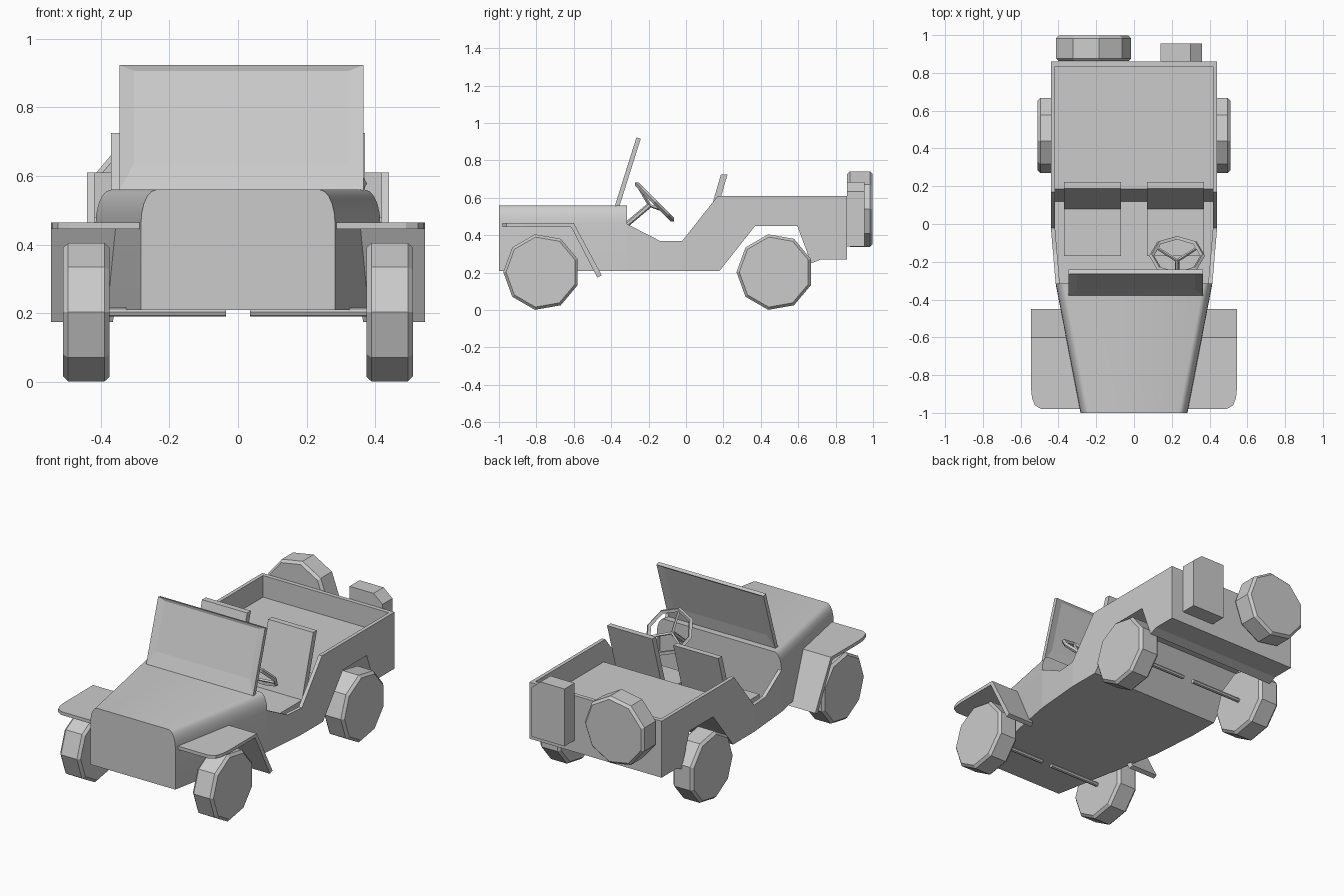
import bpy, bmesh, math
from mathutils import Vector, Matrix

old = bpy.data.objects.get("Cube")
if old:
    bpy.data.objects.remove(old, do_unlink=True)

paint = bpy.data.materials.new("plain_grey")
paint.use_nodes = True
GREY = (0.6, 0.6, 0.6, 1)
paint.diffuse_color = GREY
paint.node_tree.nodes["Principled BSDF"].inputs["Base Color"].default_value = GREY


def finish(name, bm, mirror=False):
    bmesh.ops.recalc_face_normals(bm, faces=bm.faces)
    mesh = bpy.data.meshes.new(name)
    bm.to_mesh(mesh)
    bm.free()
    mesh.materials.append(paint)
    obj = bpy.data.objects.new(name, mesh)
    bpy.context.collection.objects.link(obj)
    if mirror:
        obj.modifiers.new("Mirror", 'MIRROR').use_mirror_merge = False
    return obj


def loft(name, rings, mirror=False):
    """Skin a list of equal-length rings and cap both ends."""
    bm = bmesh.new()
    rows = [[bm.verts.new(p) for p in ring] for ring in rings]
    n = len(rows[0])
    for a, b in zip(rows, rows[1:]):
        for i in range(n):
            j = (i + 1) % n
            bm.faces.new((a[i], a[j], b[j], b[i]))
    bm.faces.new(rows[0])
    bm.faces.new(rows[-1])
    return finish(name, bm, mirror)


def half_width(y):
    """Half width of the body along its length."""
    if y >= -0.02:
        return 0.44
    if y >= -0.315:
        return 0.44 + (y + 0.02) / 0.295 * 0.025
    return 0.415 + (y + 0.315) / 0.685 * 0.132


def side_prism(name, profile, inner, outer, mirror=False):
    """Side profile (y, z) stretched between two widths."""
    return loft(name, [[(f(y), y, z) for y, z in profile] for f in (inner, outer)], mirror)


def rod(name, a, b, radius, sides=6, mirror=False):
    a, b = Vector(a), Vector(b)
    d = b - a
    bm = bmesh.new()
    bmesh.ops.create_cone(bm, cap_ends=True, segments=sides, radius1=radius, radius2=radius, depth=d.length,
                          matrix=Matrix.Translation((a + b) / 2) @ d.to_track_quat('Z', 'Y').to_matrix().to_4x4())
    return finish(name, bm, mirror)


# Hood: rounded shoulders, tapering to the front
def hood_ring(y):
    w, r = half_width(y), 0.045
    arc = [(w - r + r * math.cos(t), 0.46 + 0.1 * math.sin(t))
           for t in (math.pi / 2 * i / 5 for i in range(6))]
    half = [(w, 0.21)] + arc
    return [(x, y, z) for x, z in half] + [(-x, y, z) for x, z in reversed(half)]


hood = loft("hood", [hood_ring(-1), hood_ring(-0.315)])
bpy.ops.object.select_all(action='DESELECT')
hood.select_set(True)
bpy.context.view_layer.objects.active = hood
bpy.ops.object.shade_smooth_by_angle(angle=math.radians(35))

# Body tub: floors, tailgate and side walls
lower_edge = [(-0.02, 0.21), (0.18, 0.21), (0.37, 0.45), (0.595, 0.45), (0.67, 0.25), (0.72, 0.27), (0.86, 0.27), (0.86, 0.61)]
inside = lambda y: half_width(y) - 0.022
right_inside = lambda y: -inside(y)
side_prism("front_floor", [(-0.315, 0.21), (-0.02, 0.21), (-0.02, 0.23), (-0.315, 0.23)], right_inside, inside)
side_prism("rear_floor_and_tailgate",
           lower_edge + [(0.835, 0.61), (0.835, 0.48), (0.185, 0.48), (0.12, 0.23), (-0.02, 0.23)],
           right_inside, inside)
side_prism("door_sill", [(-0.315, 0.21), (-0.02, 0.21), (-0.02, 0.37), (-0.14, 0.37), (-0.315, 0.46)],
           inside, half_width, True)
side_prism("rear_side_wall", lower_edge + [(0.17, 0.61), (-0.02, 0.37)], inside, half_width, True)

# Front fenders
plan = [(0.27, -0.98), (0.49, -0.98), (0.525, -0.96), (0.54, -0.92), (0.545, -0.87), (0.545, -0.6), (0.34, -0.6)]
loft("front_fender", [[(x, y, z) for x, y in plan] for z in (0.445, 0.465)], True)
side_prism("front_fender_flap", [(-0.6, 0.465), (-0.45, 0.185), (-0.475, 0.175), (-0.615, 0.445)],
           lambda y: half_width(y) - 0.02, lambda y: 0.545, True)


# Wheels: nine-sided with chamfered rims
def wheel(name, place, mirror=False):
    rings = []
    for h, r in ((-0.068, 0.19), (-0.053, 0.205), (0.053, 0.205), (0.068, 0.19)):
        turn = [math.tau * i / 9 for i in range(9)]
        rings.append([place(h, r * math.cos(t), r * math.sin(t)) for t in turn])
    return loft(name, rings, mirror)


for end, cy in (("front", -0.772), ("rear", 0.475)):
    wheel(end + "_wheel", lambda h, u, v: (0.442 + h, cy - u, 0.203 + v), True)
    rod(end + "_axle", (0.035, cy, 0.203), (0.39, cy, 0.203), 0.013, 8, True)
wheel("spare_wheel", lambda h, u, v: (-0.22 + u, 0.93 + h, 0.54 + v))

# Fuel can on the tailgate
can = [(0.14, 0.34), (0.36, 0.34), (0.36, 0.635), (0.3, 0.685), (0.14, 0.685)]
loft("fuel_can", [[(x, y, z) for x, z in can] for y in (0.86, 0.955)])

# Seats
side_prism("seat_cushion", [(-0.17, 0.22), (0.11, 0.22), (0.11, 0.36), (-0.17, 0.36)],
           lambda y: 0.07, lambda y: 0.37, True)
side_prism("seat_back", [(0.08, 0.36), (0.115, 0.36), (0.222, 0.725), (0.187, 0.725)],
           lambda y: 0.07, lambda y: 0.37, True)

# Windshield: leaning frame with a recessed pane on both faces
bm = bmesh.new()
bmesh.ops.create_cube(bm, size=1, matrix=Matrix.Diagonal((0.712, 0.024, 0.383, 1)))
panes = [f for f in bm.faces if abs(f.normal.y) > 0.9]
bmesh.ops.inset_individual(bm, faces=panes, thickness=0.03)
for pane in panes:
    for v in pane.verts:
        v.co = (math.copysign(0.3125, v.co.x), v.co.y * 0.35, 0.176 if v.co.z > 0 else -0.107)
bm.transform(Matrix.Translation((0.01, -0.311, 0.737)) @ Matrix.Rotation(math.radians(-17.5), 4, 'X'))
finish("windshield", bm)

# Steering wheel, spokes and column
centre, hub = Vector((0.228, -0.168, 0.578)), Vector((0.228, -0.195, 0.56))
bpy.ops.mesh.primitive_torus_add(major_segments=8, minor_segments=4, major_radius=0.135, minor_radius=0.013,
                                 location=centre, rotation=(-math.pi / 4, 0, math.radians(0)))
ring = bpy.context.object
ring.name = "steering_wheel"
ring.data.materials.append(paint)
for i, angle in enumerate((30, 150, 270)):
    t = math.radians(angle)
    rim = centre + 0.13 * Vector((math.cos(t), math.sin(t) * 0.707, -math.sin(t) * 0.707))
    rod(f"steering_spoke_{i + 1}", hub, rim, 0.008, 4)
rod("steering_column", (0.228, -0.32, 0.455), hub, 0.014)
